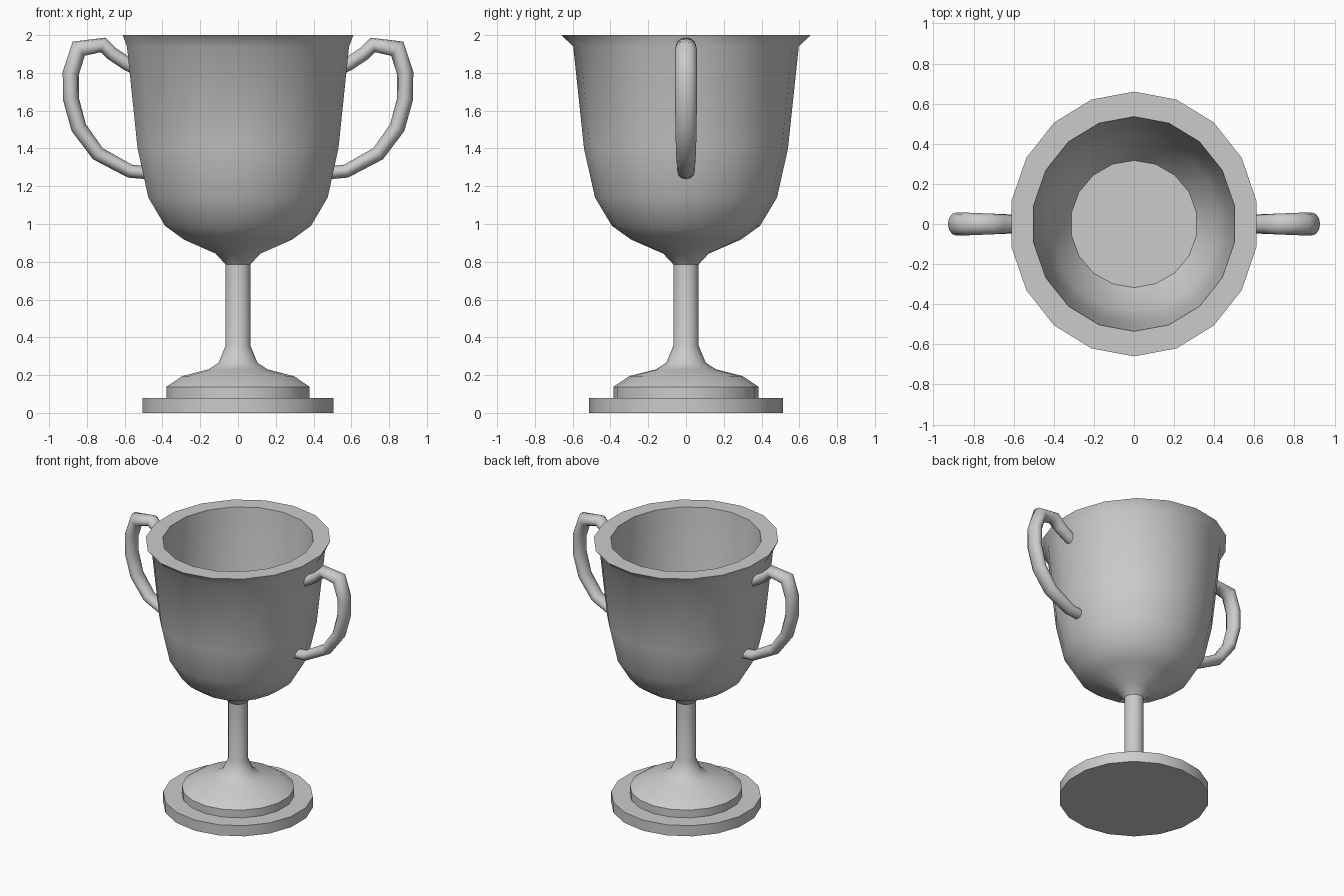
import bpy, bmesh, math
from mathutils import Vector

if "Cube" in bpy.data.objects:
    bpy.data.objects.remove(bpy.data.objects["Cube"])

SIDES = 18


def finish(bm, name, angle):
    bmesh.ops.recalc_face_normals(bm, faces=bm.faces)
    mesh = bpy.data.meshes.new(name)
    bm.to_mesh(mesh)
    bm.free()
    obj = bpy.data.objects.new(name, mesh)
    bpy.context.collection.objects.link(obj)
    bpy.ops.object.select_all(action='DESELECT')
    obj.select_set(True)
    bpy.context.view_layer.objects.active = obj
    bpy.ops.object.shade_smooth_by_angle(angle=math.radians(angle))
    return obj


def skin(name, rings, angle):
    """Bridge successive rings of points and cap both ends."""
    bm = bmesh.new()
    loops = [[bm.verts.new(p) for p in ring] for ring in rings]
    n = len(loops[0])
    for a, b in zip(loops, loops[1:]):
        for i in range(n):
            j = (i + 1) % n
            bm.faces.new((a[i], a[j], b[j], b[i]))
    bm.faces.new(loops[0])
    bm.faces.new(loops[-1])
    return finish(bm, name, angle)


def lathe(name, profile, angle=35):
    """Profile rows are (x radius, y radius, z)."""
    turns = [math.pi / 2 + 2 * math.pi * i / SIDES for i in range(SIDES)]
    return skin(name, [[(rx * math.cos(t), ry * math.sin(t), z) for t in turns]
                       for rx, ry, z in profile], angle)


def round_profile(points):
    return [(r, r, z) for r, z in points]


# Base disc
lathe("base_disc", round_profile([(0.513, 0), (0.513, 0.08)]))

# Stepped foot flowing into the stem
lathe("foot_and_stem", round_profile([
    (0.385, 0.07), (0.385, 0.138), (0.30, 0.195), (0.16, 0.23),
    (0.105, 0.265), (0.067, 0.355), (0.067, 0.80)]))

# Hollow bowl: outside up to the slightly oval rim, then down the inside
outside = round_profile([
    (0.066, 0.785), (0.12, 0.843), (0.29, 0.917), (0.392, 0.99),
    (0.482, 1.14), (0.54, 1.40), (0.597, 1.94)])
rim = [(0.62, 0.66, 2.0), (0.508, 0.535, 2.0)]
inside = [(0.475, 0.49, 1.42), (0.425, 0.435, 1.16), (0.317, 0.317, 1.0)]
lathe("bowl", outside + rim + inside, 45)

# Handles: oval tube swept along a path; rows are (x, z, in-plane radius, y radius)
path = [(0.54, 1.825, 0.036, 0.042), (0.59, 1.85, 0.036, 0.044),
        (0.665, 1.90, 0.036, 0.048), (0.715, 1.948, 0.036, 0.052),
        (0.843, 1.928, 0.042, 0.057), (0.885, 1.80, 0.043, 0.058),
        (0.885, 1.664, 0.042, 0.058), (0.843, 1.51, 0.041, 0.056),
        (0.742, 1.372, 0.038, 0.053), (0.572, 1.28, 0.035, 0.046),
        (0.47, 1.27, 0.034, 0.044)]


def handle(name, side):
    pts = [Vector((x, 0, z)) for x, z, _, _ in path]
    rings = []
    for i, (p, row) in enumerate(zip(pts, path)):
        before = (p - pts[i - 1]).normalized() if i else Vector()
        after = (pts[i + 1] - p).normalized() if i < len(pts) - 1 else Vector()
        d = (before + after).normalized()
        # widen at bends so the tube keeps its thickness
        bend = 1 / max(0.8, d.dot(after if i == 0 else before))
        normal = Vector((d.z, 0, -d.x)) * row[2] * bend
        ring = []
        for k in range(12):
            t = 2 * math.pi * k / 12
            q = p + normal * math.cos(t)
            ring.append((side * q.x, row[3] * math.sin(t), q.z))
        rings.append(ring)
    return skin(name, rings, 70)


handle("right_handle", 1)
handle("left_handle", -1)
